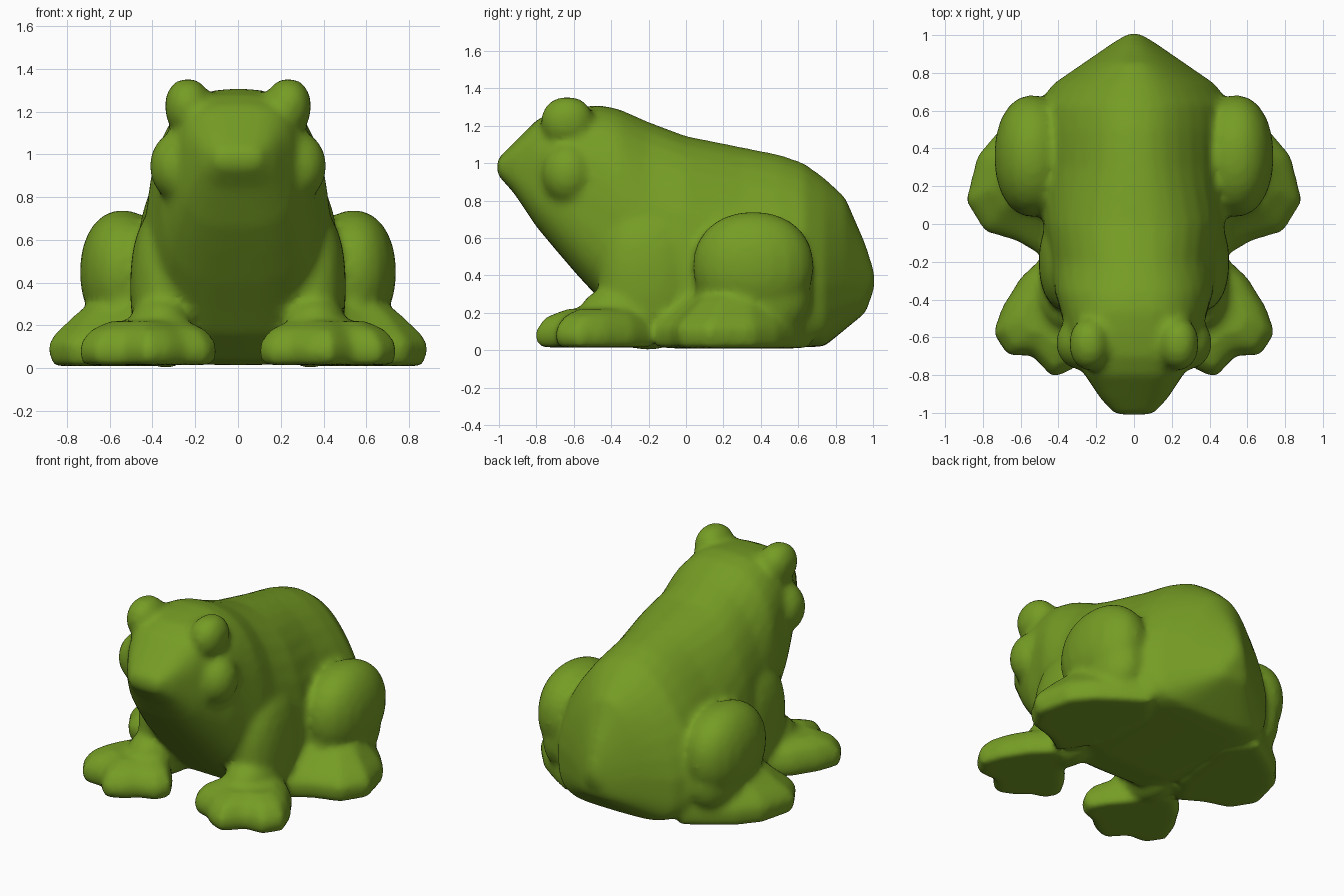
import bpy
import bmesh
from math import cos, sin, pi, copysign
from mathutils import Vector

if "Cube" in bpy.data.objects:
    bpy.data.objects.remove(bpy.data.objects["Cube"], do_unlink=True)

green = bpy.data.materials.new("frog green")
green.use_nodes = True
green.diffuse_color = (0.18, 0.335, 0.018, 1)
green.node_tree.nodes["Principled BSDF"].inputs["Base Color"].default_value = green.diffuse_color


def power(v, p):
    return copysign(abs(v) ** p, v)


def loft(bm, rings):
    """Skin a list of equal-length point rings and cap both ends."""
    loops = [[bm.verts.new(p) for p in ring] for ring in rings]
    n = len(loops[0])
    for a, b in zip(loops, loops[1:]):
        for i in range(n):
            j = (i + 1) % n
            bm.faces.new((a[i], a[j], b[j], b[i]))
    bm.faces.new(loops[0][::-1])
    bm.faces.new(loops[-1])


def body_ring(y, bottom, top, width, boxy, n=32):
    """Cross-section of the trunk: back narrows upward at the rear, belly is flat."""
    belly = y > -0.3
    lean = max(0, min(0.3, y * 0.8))
    middle = bottom + (top - bottom) * (0.36 if belly else 0.5)
    ring = []
    for i in range(n):
        c, s = cos(2 * pi * i / n), sin(2 * pi * i / n)
        p = boxy if s > 0 else (0.45 if belly else 0.65)
        reach = top - middle if s > 0 else middle - bottom
        x = width * power(c, p) * (1 - lean * max(s, 0))
        ring.append((x, y, middle + reach * power(s, p)))
    return ring


def lump(bm, center, radii, k=2.0, side=1):
    """Ellipsoid that becomes boxier as k grows."""
    verts = bmesh.ops.create_uvsphere(bm, u_segments=20, v_segments=14, radius=1)["verts"]
    for v in verts:
        scale = sum(abs(c) ** k for c in v.co) ** (-1 / k)
        p = [o + r * c * scale for o, r, c in zip(center, radii, v.co)]
        v.co = (p[0] * side, p[1], p[2])


def foot(bm, outline, pivot, levels, side):
    """Foot outline drawn in towards the ankle as it rises."""
    pivot = Vector(pivot)
    rings = []
    for z, s in levels:
        pts = [pivot + (Vector(p) - pivot) * s for p in outline]
        rings.append([(p.x * side, p.y, z) for p in pts])
    loft(bm, rings)


bm = bmesh.new()

# Trunk and head: y, bottom, top, half width, boxiness
trunk = [
    (-1.01, 0.94, 1.02, 0.10, 0.65), (-0.92, 0.84, 1.11, 0.18, 0.65),
    (-0.8, 0.66, 1.23, 0.26, 0.65), (-0.7, 0.54, 1.28, 0.31, 0.7),
    (-0.58, 0.40, 1.3, 0.36, 0.75), (-0.46, 0.27, 1.31, 0.39, 0.8),
    (-0.36, 0.16, 1.29, 0.42, 0.85), (-0.2, 0.04, 1.22, 0.45, 0.9),
    (0.0, 0.015, 1.145, 0.48, 0.9), (0.3, 0.015, 1.085, 0.50, 0.9),
    (0.5, 0.015, 1.045, 0.52, 0.9), (0.63, 0.015, 1.0, 0.51, 0.9),
    (0.74, 0.02, 0.92, 0.43, 0.9), (0.85, 0.11, 0.82, 0.27, 0.9),
    (0.96, 0.20, 0.57, 0.11, 0.9), (1.01, 0.34, 0.42, 0.03, 0.9),
]
loft(bm, [body_ring(*row) for row in trunk])

front_outline = [(0.48, -0.17), (0.6, -0.28), (0.7, -0.44), (0.75, -0.58), (0.67, -0.7),
                 (0.54, -0.7), (0.43, -0.82), (0.32, -0.77), (0.24, -0.7), (0.14, -0.67),
                 (0.09, -0.58), (0.16, -0.46), (0.28, -0.32), (0.33, -0.2)]
hind_outline = [(0.47, -0.18), (0.62, -0.09), (0.79, -0.04), (0.89, 0.12), (0.83, 0.36),
                (0.72, 0.49), (0.58, 0.59), (0.42, 0.69), (0.3, 0.5), (0.35, 0.0)]
front_levels = [(0.015, 0.93), (0.07, 1.0), (0.12, 0.97), (0.18, 0.84), (0.22, 0.58)]
hind_levels = [(0.01, 0.95), (0.06, 0.99), (0.12, 1.0), (0.17, 0.9), (0.22, 0.76), (0.28, 0.6)]

for side in (1, -1):
    # Eyes and ear bumps
    lump(bm, (0.235, -0.635, 1.225), (0.108, 0.14, 0.13), 2.2, side)
    lump(bm, (0.275, -0.63, 0.945), (0.14, 0.145, 0.165), 2.0, side)
    # Front legs: upper arm, ankle and splayed foot
    lump(bm, (0.335, -0.2, 0.38), (0.17, 0.27, 0.38), 2.3, side)
    lump(bm, (0.36, -0.37, 0.2), (0.15, 0.2, 0.14), 2.0, side)
    foot(bm, front_outline, (0.41, -0.4), front_levels, side)
    # Hind legs: folded thigh, calf and foot
    lump(bm, (0.54, 0.36, 0.45), (0.2, 0.325, 0.29), 2.15, side)
    lump(bm, (0.52, 0.36, 0.3), (0.18, 0.31, 0.25), 2.3, side)
    foot(bm, hind_outline, (0.5, 0.3), hind_levels, side)

bmesh.ops.recalc_face_normals(bm, faces=bm.faces)
mesh = bpy.data.meshes.new("frog_skin")
bm.to_mesh(mesh)
bm.free()
mesh.materials.append(green)
frog = bpy.data.objects.new("frog_skin", mesh)
bpy.context.collection.objects.link(frog)

# Fuse all parts into one soft skin
remesh = frog.modifiers.new("fuse", "REMESH")
remesh.mode = "VOXEL"
remesh.voxel_size = 0.022
remesh.use_smooth_shade = True
soften = frog.modifiers.new("soften", "SMOOTH")
soften.factor = 0.5
soften.iterations = 9
